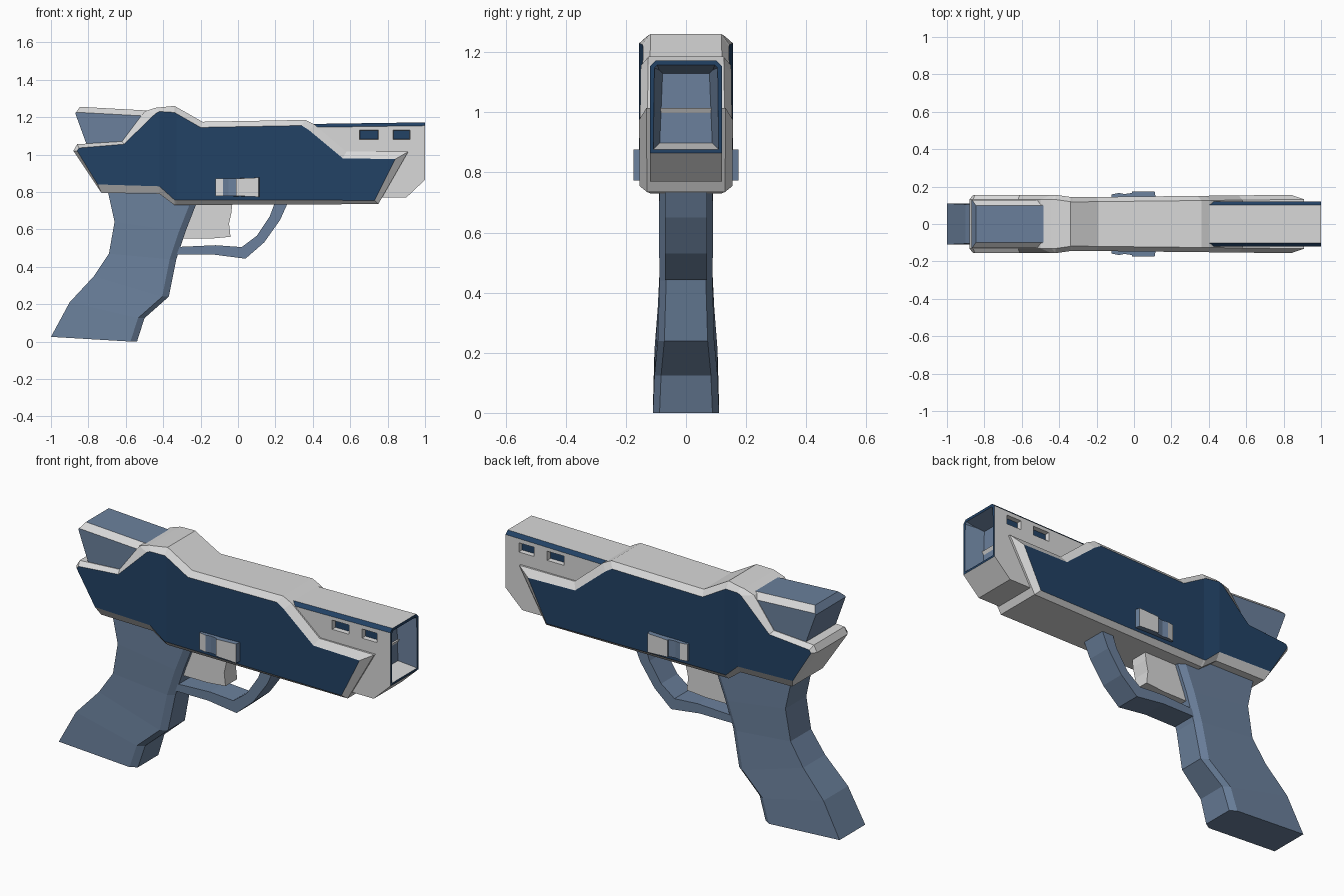
import bpy
import bmesh
from mathutils import Vector

cube = bpy.data.objects.get("Cube")
if cube:
    bpy.data.objects.remove(cube, do_unlink=True)


def material(name, rgb):
    m = bpy.data.materials.new(name)
    m.use_nodes = True
    m.diffuse_color = (*rgb, 1)
    m.node_tree.nodes["Principled BSDF"].inputs["Base Color"].default_value = (*rgb, 1)
    return m


MATS = [material("light_grey", (0.69, 0.69, 0.69)),
        material("navy_blue", (0.016, 0.054, 0.13)),
        material("slate_blue", (0.146, 0.217, 0.333))]
GREY, NAVY, SLATE = range(3)


def finish(bm, name):
    me = bpy.data.meshes.new(name)
    bm.to_mesh(me)
    bm.free()
    for m in MATS:
        me.materials.append(m)
    ob = bpy.data.objects.new(name, me)
    bpy.context.collection.objects.link(ob)
    return ob


def loft(loops, mat):
    """Closed solid through matching loops of 3D points."""
    bm = bmesh.new()
    rings = [[bm.verts.new(p) for p in loop] for loop in loops]
    for a, b in zip(rings, rings[1:]):
        for i in range(len(a)):
            j = (i + 1) % len(a)
            bm.faces.new((a[i], a[j], b[j], b[i]))
    bm.faces.new(rings[0])
    bm.faces.new(rings[-1])
    bmesh.ops.recalc_face_normals(bm, faces=bm.faces)
    for f in bm.faces:
        f.material_index = mat
    bm.normal_update()
    return bm


def side(pts, y):
    return [(x, y, z) for x, z in pts]


def prism(pts, half, mat):
    return loft([side(pts, -half), side(pts, half)], mat)


def bisect(bm, faces, co, no):
    geom = set(faces)
    for f in faces:
        geom.update(f.edges)
        geom.update(f.verts)
    bmesh.ops.bisect_plane(bm, geom=list(geom), plane_co=co, plane_no=no, dist=1e-5)


def bevel_top(bm, width):
    """Chamfer the long top edges that run front to back."""
    edges = []
    for e in bm.edges:
        d = (e.verts[0].co - e.verts[1].co)
        nz = [f.normal.z for f in e.link_faces]
        if abs(d.x) > 0.2 and abs(d.y) < 0.01 and max(nz) > 0.9 and min(nz) < 0.5:
            edges.append(e)
    bmesh.ops.bevel(bm, geom=edges, offset=width, segments=1, affect='EDGES')
    bm.normal_update()


# Main shell: outer outline with a bevel up to the navy side panels
outer = [(-0.88, 1.02), (-0.86, 1.055), (-0.62, 1.07), (-0.50, 1.23), (-0.44, 1.25),
         (-0.34, 1.26), (-0.19, 1.175), (0.36, 1.185), (0.41, 1.16), (0.58, 1.015),
         (0.91, 1.015), (0.75, 0.735), (-0.34, 0.73), (-0.42, 0.79), (-0.73, 0.795)]
panel = [(-0.86, 1.02), (-0.85, 1.035), (-0.61, 1.055), (-0.44, 1.22), (-0.42, 1.23),
         (-0.34, 1.225), (-0.20, 1.145), (0.34, 1.155), (0.38, 1.13), (0.56, 0.98),
         (0.84, 0.975), (0.73, 0.755), (-0.34, 0.758), (-0.42, 0.83), (-0.75, 0.84)]
bm = loft([side(panel, -0.143), side(outer, -0.118),
           side(outer, 0.118), side(panel, 0.143)], GREY)
for f in bm.faces:
    if abs(f.calc_center_median().y) > 0.14:
        f.material_index = NAVY
for x in (-0.42, -0.33):
    bisect(bm, list(bm.faces), (x, 0, 0), (1, 0, 0))
# The shell is slightly waisted behind the middle
for v in bm.verts:
    x = v.co.x
    if x < -0.33:
        extra = 0.013 * min(1, (-0.33 - x) / 0.09)
    else:
        extra = 0.013 * (x + 0.33) / 1.18
    v.co.y += extra if v.co.y > 0 else -extra
finish(bm, "main_shell")

# Barrel block with navy top chamfers, muzzle recess and side slots
bm = prism([(0.37, 1.163), (1.0, 1.172), (1.0, 0.865), (0.90, 0.77), (0.40, 0.77)], 0.12, GREY)
bevel_top(bm, 0.018)
for f in bm.faces:
    if f.normal.z > 0.3 and abs(f.normal.y) > 0.3:
        f.material_index = NAVY
muzzle = max(bm.faces, key=lambda f: f.normal.x)
muzzle.material_index = NAVY
bmesh.ops.inset_individual(bm, faces=[muzzle], thickness=0.016)
muzzle.material_index = SLATE
funnel = bmesh.ops.inset_individual(bm, faces=[muzzle], thickness=0.03, depth=-0.1)["faces"]
bm.normal_update()
for f in funnel:
    f.material_index = GREY if f.normal.z > 0.5 else SLATE
muzzle.material_index = SLATE


def block_sides():
    return [f for f in bm.faces if abs(f.normal.y) > 0.99]


for x in (0.65, 0.75, 0.83, 0.92):
    bisect(bm, block_sides(), (x, 0, 0), (1, 0, 0))
for z in (1.08, 1.13):
    bisect(bm, block_sides(), (0, 0, z), (0, 0, 1))
bm.normal_update()
slots = []
for f in block_sides():
    c = f.calc_center_median()
    if 1.08 < c.z < 1.13 and (0.65 < c.x < 0.75 or 0.83 < c.x < 0.92):
        slots.append(f)
bmesh.ops.inset_individual(bm, faces=slots, thickness=0.003, depth=-0.025)
for f in slots:
    f.material_index = NAVY
finish(bm, "barrel_block")

# Rear block sunk into the shell
bm = prism([(-0.87, 1.22), (-0.845, 1.255), (-0.48, 1.235), (-0.48, 1.0), (-0.79, 1.0)],
           0.128, SLATE)
bevel_top(bm, 0.03)
finish(bm, "rear_block")

# Grip: stations of rear point, front point and half width
stations = [((-0.70, 0.82), (-0.19, 0.82), 0.088), ((-0.66, 0.64), (-0.28, 0.59), 0.09),
            ((-0.69, 0.47), (-0.33, 0.44), 0.088), ((-0.77, 0.35), (-0.37, 0.24), 0.094),
            ((-0.90, 0.21), (-0.50, 0.125), 0.105), ((-1.0, 0.025), (-0.54, 0.0), 0.11)]
loops = []
for (rx, rz), (fx, fz), w in stations:
    n = w - 0.022
    loops.append([(rx, -w, rz), (fx - 0.035, -w, fz), (fx, -n, fz),
                  (fx, n, fz), (fx - 0.035, w, fz), (rx, w, rz)])
finish(loft(loops, SLATE), "grip")

# Trigger guard and trigger
guard = [(0.27, 0.75), (0.225, 0.65), (0.14, 0.53), (0.04, 0.443), (-0.13, 0.465),
         (-0.34, 0.465), (-0.34, 0.505), (-0.12, 0.515), (0.02, 0.505), (0.10, 0.565),
         (0.17, 0.67), (0.20, 0.75)]
finish(prism(guard, 0.07, SLATE), "trigger_guard")
trigger = [(-0.32, 0.75), (-0.03, 0.75), (-0.035, 0.69), (-0.048, 0.63), (-0.04, 0.56),
           (-0.15, 0.55), (-0.32, 0.55)]
finish(prism(trigger, 0.05, GREY), "trigger")

# Side switches, mirrored left and right
switch = [(-0.12, 0.12), (-0.12, 0.158), (-0.08, 0.166), (-0.05, 0.16), (-0.012, 0.166),
          (-0.01, 0.175), (0.11, 0.175), (0.12, 0.12)]
for sign, label in ((-1, "right"), (1, "left")):
    loops = []
    for d in (-1, 1):
        loops.append([(x, sign * y, 0.825 + d * (0.046 + 0.05 * max(0, x - 0.0)))
                      for x, y in switch])
    bm = loft(loops, SLATE)
    for f in bm.faces:
        c = f.calc_center_median()
        if f.normal.y * sign > 0.7 and not -0.08 < c.x < -0.01:
            f.material_index = GREY
    finish(bm, "side_switch_" + label)
